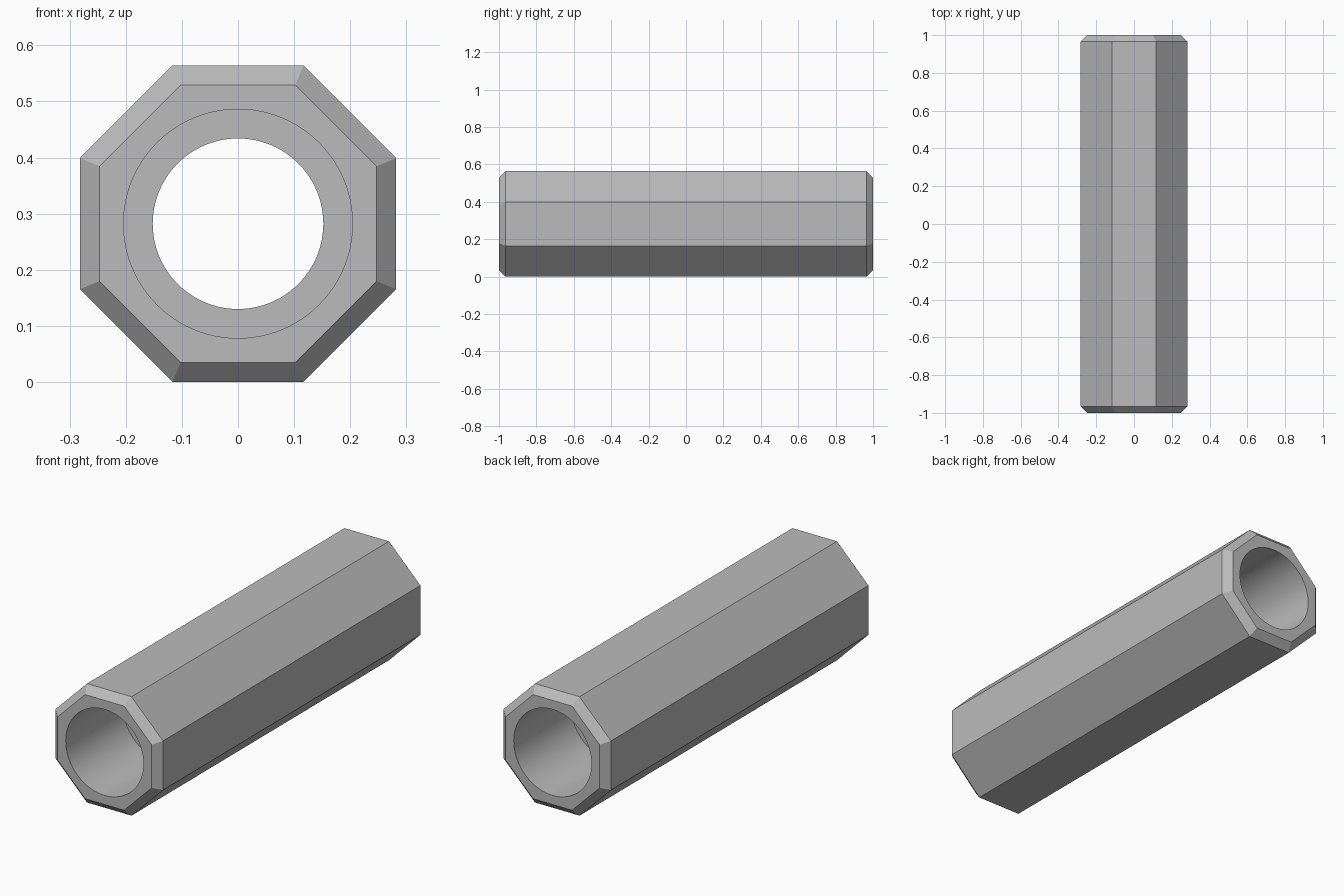
import bpy, bmesh, math

cube = bpy.data.objects.get("Cube")
if cube:
    bpy.data.objects.remove(cube, do_unlink=True)

APOTHEM = 0.282      # octagon centre to flat
CHAMFER = 0.035      # end chamfer
HALF = 1.0           # half length
BORE, COUNTERBORE = 0.152, 0.204
DEPTH = 0.43         # counterbore depth at each end
ROUND = 96           # sides of the bore

steel = bpy.data.materials.new("plain_grey")
steel.use_nodes = True
grey = (0.5, 0.5, 0.5, 1)
steel.diffuse_color = grey
steel.node_tree.nodes["Principled BSDF"].inputs["Base Color"].default_value = grey

bm = bmesh.new()


def ring(y, radius, sides, turn=0.0):
    """Closed loop of vertices around the y axis."""
    angles = [2 * math.pi * (i + turn) / sides for i in range(sides)]
    verts = [bm.verts.new((radius * math.cos(a), y, APOTHEM + radius * math.sin(a))) for a in angles]
    return verts


def octagon(y, apothem):
    return ring(y, apothem / math.cos(math.pi / 8), 8, 0.5)


def loft(rings):
    """Quads between successive rings of equal count."""
    for a, b in zip(rings, rings[1:]):
        n = len(a)
        for i in range(n):
            j = (i + 1) % n
            bm.faces.new((a[i], a[j], b[j], b[i]))


# Chamfered octagonal outside
outer = [octagon(y, a) for y, a in (
    (-HALF, APOTHEM - CHAMFER), (CHAMFER - HALF, APOTHEM),
    (HALF - CHAMFER, APOTHEM), (HALF, APOTHEM - CHAMFER))]
loft(outer)

# Stepped round bore, wider at both ends
step = HALF - DEPTH
inner = [ring(y, r, ROUND) for y, r in (
    (-HALF, COUNTERBORE), (-step, COUNTERBORE), (-step, BORE),
    (step, BORE), (step, COUNTERBORE), (HALF, COUNTERBORE))]
loft(inner)

# Flat end faces between octagon and bore
for end in (0, -1):
    edges = []
    for loop in (outer[end], inner[end]):
        edges += [bm.edges.get((v, loop[i - 1])) for i, v in enumerate(loop)]
    bmesh.ops.triangle_fill(bm, use_beauty=True, edges=edges)

bmesh.ops.recalc_face_normals(bm, faces=bm.faces)
mesh = bpy.data.meshes.new("octagonal_sleeve")
bm.to_mesh(mesh)
bm.free()
mesh.materials.append(steel)
sleeve = bpy.data.objects.new("octagonal_sleeve", mesh)
bpy.context.collection.objects.link(sleeve)

# Smooth bore, crisp outside edges
bpy.context.view_layer.objects.active = sleeve
sleeve.select_set(True)
bpy.ops.object.shade_smooth_by_angle(angle=math.radians(20))
